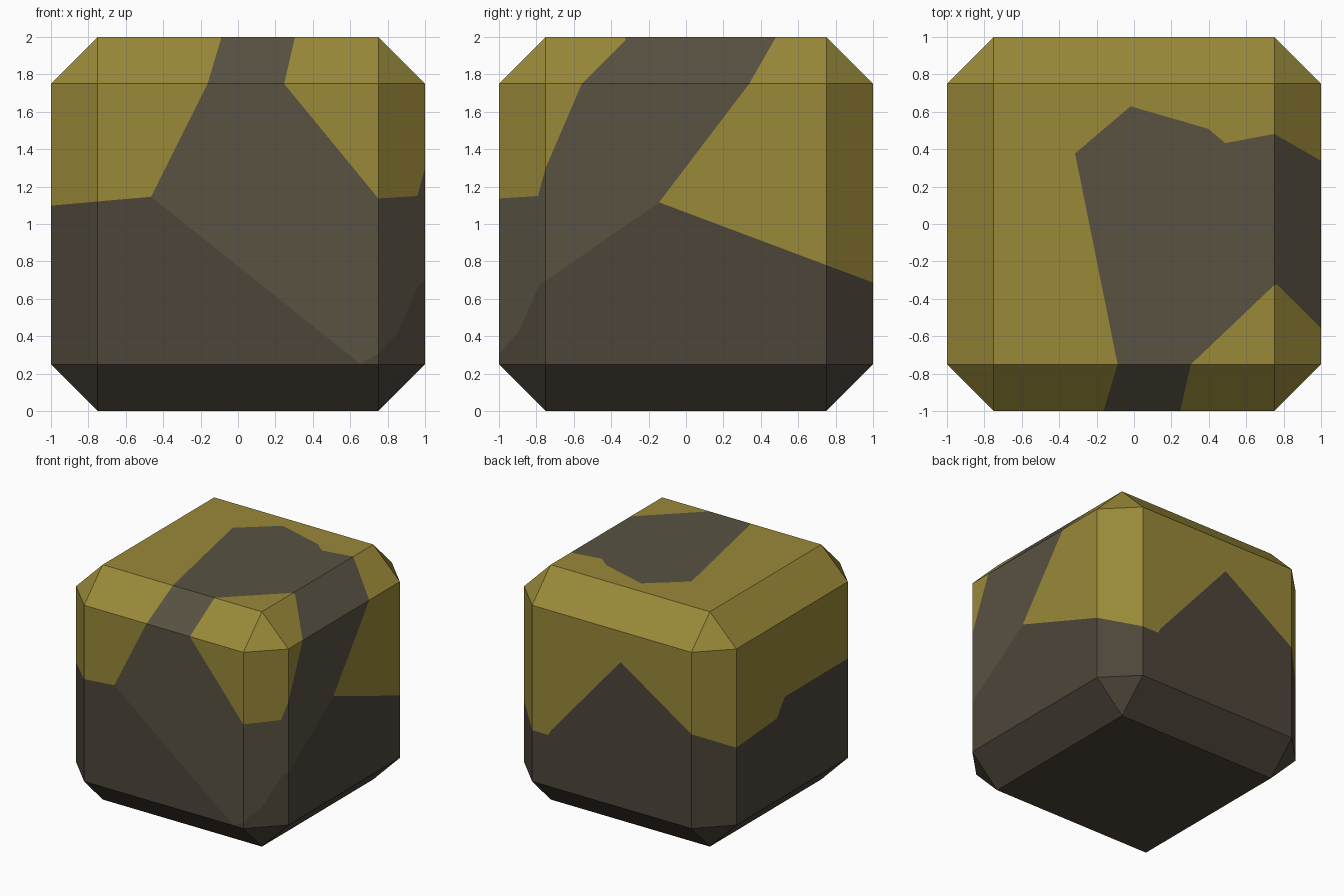
import bpy, bmesh
from mathutils import Vector

if "Cube" in bpy.data.objects:
    bpy.data.objects.remove(bpy.data.objects["Cube"])

SIZE, CHAMFER = 2.0, 0.25


def material(name, color):
    m = bpy.data.materials.new(name)
    m.diffuse_color = (*color, 1)
    m.use_nodes = True
    m.node_tree.nodes["Principled BSDF"].inputs["Base Color"].default_value = m.diffuse_color
    return m


ochre = material("ochre_rock", (0.32, 0.25, 0.04))
brown = material("brown_rock", (0.10, 0.085, 0.055))
dark = material("dark_rock", (0.075, 0.06, 0.042))

# Cell centres of the cracked block: name, point, material
cells = [
    ("chunk_front_left_top", (-0.83, -0.79, 2.10), ochre),
    ("chunk_front_right_top", (0.80, -0.95, 1.80), ochre),
    ("chunk_top_middle", (0.41, -0.54, 1.48), brown),
    ("chunk_right_strip", (1.20, -0.25, 1.50), brown),
    ("chunk_right_back", (1.10, 0.29, 1.09), ochre),
    ("chunk_right_middle", (1.10, 0.20, 0.85), dark),
    ("chunk_right_bottom", (1.10, 0.25, 0.15), dark),
    ("chunk_front_bottom", (-0.66, -0.80, 0.14), dark),
    ("chunk_back_right_top", (0.97, 1.40, 1.50), ochre),
    ("chunk_back_left_top", (-1.15, 1.30, 1.70), ochre),
    ("chunk_back_bottom", (-0.30, 1.20, 0.40), dark),
]


def chamfered_block():
    bm = bmesh.new()
    bmesh.ops.create_cube(bm, size=SIZE)
    bmesh.ops.translate(bm, verts=bm.verts, vec=(0, 0, SIZE / 2))
    bmesh.ops.bevel(bm, geom=bm.edges[:], offset=CHAMFER, offset_type='OFFSET',
                    segments=1, affect='EDGES')
    return bm


# Cut each chunk out of the block along the planes halfway to its neighbours
for name, point, mat in cells:
    bm = chamfered_block()
    here = Vector(point)
    for other, other_point, _ in cells:
        if other == name:
            continue
        there = Vector(other_point)
        cut = bmesh.ops.bisect_plane(
            bm, geom=bm.verts[:] + bm.edges[:] + bm.faces[:],
            plane_co=(here + there) / 2, plane_no=(there - here).normalized(),
            clear_outer=True)
        rim = [g for g in cut["geom_cut"] if isinstance(g, bmesh.types.BMEdge)]
        if rim:
            bmesh.ops.holes_fill(bm, edges=rim)
    bmesh.ops.recalc_face_normals(bm, faces=bm.faces)
    if bm.faces:
        mesh = bpy.data.meshes.new(name)
        bm.to_mesh(mesh)
        mesh.materials.append(mat)
        bpy.context.collection.objects.link(bpy.data.objects.new(name, mesh))
    bm.free()
